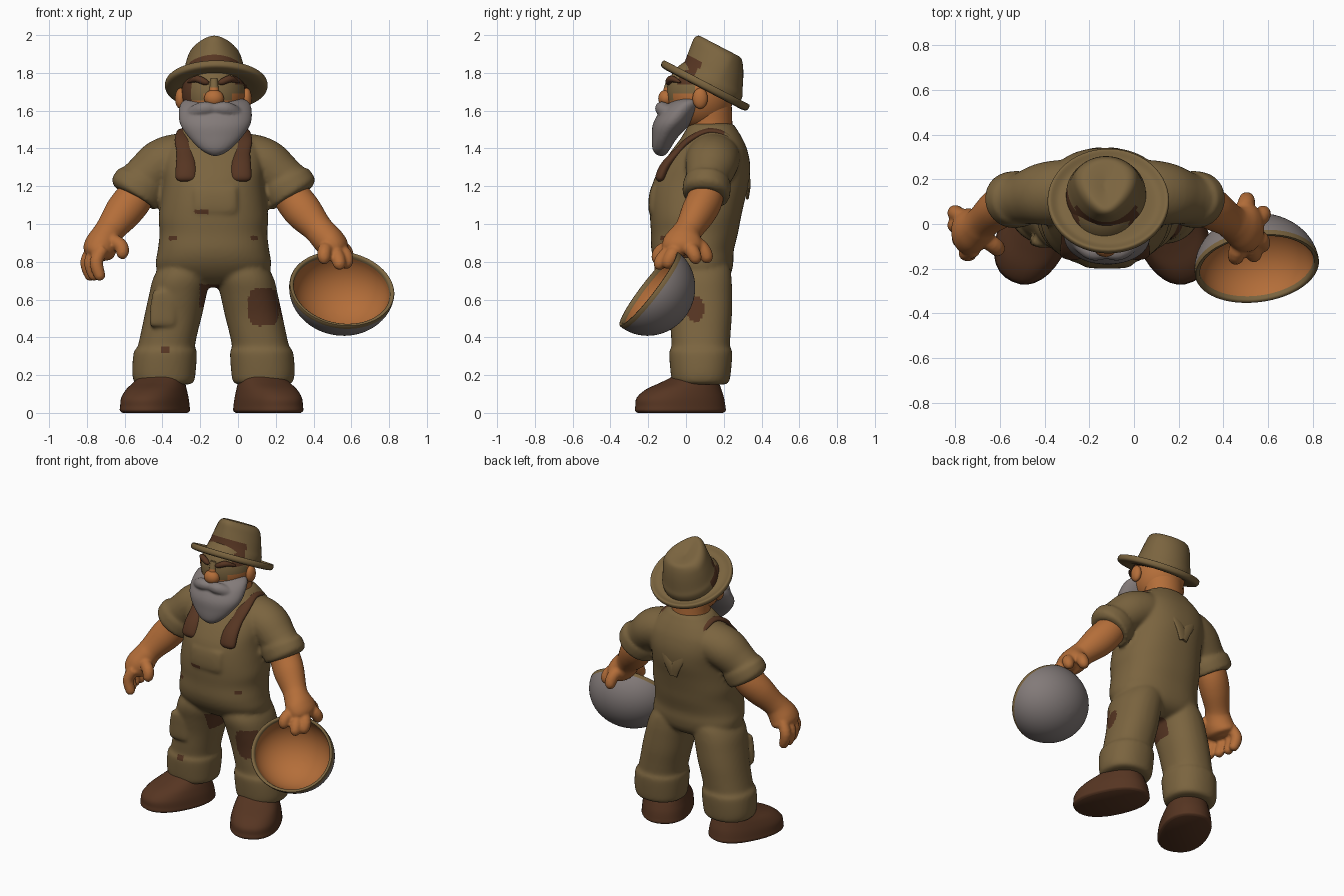
import bpy, bmesh, math
from mathutils import Vector

MID = -0.13          # body centre line in x
KHAKI, SKIN, BROWN, GREY = range(4)
MATS = []
for name, col in (("khaki cloth", (0.197, 0.128, 0.05)), ("tanned skin", (0.455, 0.155, 0.041)),
                  ("brown leather", (0.094, 0.036, 0.016)), ("grey", (0.225, 0.195, 0.19))):
    m = bpy.data.materials.new(name)
    m.diffuse_color = (*col, 1)
    MATS.append(m)


def smooth_path(rows, steps):
    """Catmull-Rom interpolation of rows of numbers."""
    out, n = [], len(rows)
    for i in range(n - 1):
        a, b, c, d = rows[max(i - 1, 0)], rows[i], rows[i + 1], rows[min(i + 2, n - 1)]
        for k in range(steps):
            t = k / steps
            out.append([0.5 * (2 * q + (r - p) * t + (2 * p - 5 * q + 4 * r - s) * t * t
                               + (3 * q - p - 3 * r + s) * t ** 3) for p, q, r, s in zip(a, b, c, d)])
    return out + [list(rows[-1])]


def finish(me, mat, paint):
    """Assign materials by rule and shade."""
    me.materials.clear()
    for m in MATS:
        me.materials.append(m)
    for p in me.polygons:
        hit = paint(p.center, p.normal) if paint else None
        p.material_index = mat if hit is None else hit
    me.shade_smooth()
    me.set_sharp_from_angle(angle=math.radians(50))


def loft(name, rows, mat, ref=None, paint=None, power=2.0, steps=5, sides=32):
    """Skin rows of (x, y, z, rx, ry). Rings lie flat, or follow the path when ref is given."""
    rows = smooth_path(rows, steps)
    bm, rings = bmesh.new(), []
    pts = [Vector(r[:3]) for r in rows]
    for i, r in enumerate(rows):
        u, v = Vector((1, 0, 0)), Vector((0, 1, 0))
        if ref:
            tan = pts[min(i + 1, len(pts) - 1)] - pts[max(i - 1, 0)]
            u = tan.cross(Vector(ref)).normalized()
            v = tan.cross(u).normalized()
        ring = []
        for k in range(sides):
            a = 2 * math.pi * k / sides
            c, s = (math.copysign(abs(w) ** (2 / power), w) for w in (math.cos(a), math.sin(a)))
            ring.append(bm.verts.new(pts[i] + u * c * max(r[3], .002) + v * s * max(r[4], .002)))
        rings.append(ring)
    for a, b in zip(rings, rings[1:]):
        for k in range(sides):
            bm.faces.new((a[k], a[(k + 1) % sides], b[(k + 1) % sides], b[k]))
    bm.faces.new(rings[0])
    bm.faces.new(rings[-1])
    bmesh.ops.recalc_face_normals(bm, faces=bm.faces)
    me = bpy.data.meshes.new(name)
    bm.to_mesh(me)
    bm.free()
    finish(me, mat, paint)
    ob = bpy.data.objects.new(name, me)
    bpy.context.collection.objects.link(ob)
    return ob


def fuse(name, parts, mat, voxel, paint=None, smooth=4):
    """Blend overlapping parts into one soft surface."""
    bm = bmesh.new()
    for p in parts:
        bm.from_mesh(p.data)
        bpy.data.objects.remove(p)
    me = bpy.data.meshes.new(name)
    bm.to_mesh(me)
    bm.free()
    ob = bpy.data.objects.new(name, me)
    bpy.context.collection.objects.link(ob)
    mod = ob.modifiers.new("blend", 'REMESH')
    mod.mode, mod.voxel_size = 'VOXEL', voxel
    ob.modifiers.new("soften", 'SMOOTH').iterations = smooth
    done = bpy.data.meshes.new_from_object(ob.evaluated_get(bpy.context.evaluated_depsgraph_get()))
    ob.modifiers.clear()
    ob.data = done
    finish(done, mat, paint)


def ball(name, c, r, mat, paint=None, steps=2):
    arc = [math.pi * i / 12 for i in range(13)]
    return loft(name, [(c[0], c[1], c[2] - r[2] * math.cos(t), r[0] * math.sin(t), r[1] * math.sin(t))
                       for t in arc], mat, paint=paint, steps=steps, sides=40)


def finger(a, b, c, r):
    tip = Vector(c) + (Vector(c) - Vector(b)).normalized() * r * 0.6
    return loft("finger", [(*a, r, r), (*b, r * 1.05, r * 1.05), (*c, r * .85, r * .85),
                           (*tip, r * .2, r * .2)], SKIN, ref=(1, 0.1, 0), sides=14, steps=4)


# Overalls and shirt: torso, bib pocket, knee patch, then legs and sleeves
TORSO = [(.665, .08, .08, .06), (.69, .07, .20, .13), (.73, .06, .285, .175), (.79, .045, .305, .205),
         (.86, .035, .295, .218), (.95, .045, .285, .23), (1.03, .05, .29, .24), (1.12, .06, .28, .25),
         (1.22, .08, .27, .255), (1.31, .105, .275, .235), (1.39, .125, .265, .20), (1.45, .135, .22, .165),
         (1.50, .135, .17, .135), (1.53, .135, .13, .11), (1.535, .135, .05, .05)]
cloth = [loft("torso", [(MID, y, z, a, b) for z, y, a, b in TORSO], KHAKI, power=2.3, sides=72),
         loft("pocket", [(-.12, -.168, 1.045, .06, .004), (-.12, -.173, 1.06, .11, .022), (-.12, -.174, 1.12, .115, .025),
                         (-.12, -.162, 1.19, .115, .025), (-.12, -.155, 1.20, .10, .008)], KHAKI, power=3),
         loft("patch", [(-.40, -.068, .455, .05, .006), (-.40, -.074, .47, .068, .024), (-.395, -.078, .56, .07, .026),
                        (-.385, -.08, .64, .066, .024), (-.385, -.073, .652, .05, .006)], KHAKI, power=3)]
LEG = [(.15, .262, .13, .13), (.165, .262, .158, .15), (.22, .262, .168, .16), (.32, .255, .167, .167),
       (.35, .25, .152, .155), (.42, .235, .15, .158), (.52, .212, .152, .165), (.62, .19, .152, .175),
       (.71, .168, .152, .183), (.78, .145, .135, .17), (.84, .13, .10, .12), (.87, .12, .05, .06)]
for s, side in ((-1, "left"), (1, "right")):
    cloth.append(loft("leg", [(MID + s * d, .078 - .02 * max(0, min(1, (z - .55) / .15)), z, a, b)
                              for z, d, a, b in LEG], KHAKI, sides=64, power=2.2))
    cloth.append(loft("sleeve", [(MID + s * x, y, z, a, b) for x, y, z, a, b in (
        (.10, .145, 1.37, .08, .10), (.17, .145, 1.355, .125, .14), (.27, .135, 1.32, .132, .14),
        (.345, .12, 1.26, .122, .122), (.37, .115, 1.235, .122, .115), (.378, .113, 1.222, .140, .124),
        (.40, .11, 1.19, .145, .127), (.425, .105, 1.155, .137, .123), (.43, .104, 1.147, .09, .09))],
        KHAKI, ref=(0, 1, 0)))
    # Boot, toe turned outward
    boot = loft(side + "_boot", [(0, 0, 0, .145, .235), (0, 0, .012, .158, .25), (0, 0, .035, .157, .248),
                                 (0, 0, .08, .152, .24), (0, .02, .125, .14, .205), (0, .06, .165, .125, .15),
                                 (0, .095, .20, .115, .12), (0, .10, .26, .10, .10)], BROWN, power=2.3)
    boot.location = (MID - .01 + s * .30, -.03, 0)
    boot.rotation_euler = (0, 0, s * math.radians(25))
    # Shoulder strap with buckle end, cloth-coloured at the back
    loft(side + "_strap", [(MID + s * x, y, z, t, w) for x, y, z, t, w in (
        (.145, -.14, 1.225, .008, .03), (.145, -.135, 1.245, .028, .055), (.145, -.105, 1.31, .028, .054),
        (.15, -.045, 1.38, .022, .045), (.16, .02, 1.445, .02, .045), (.15, .12, 1.49, .018, .042),
        (.145, .215, 1.465, .018, .04), (.11, .295, 1.37, .016, .035), (.035, .329, 1.23, .012, .035),
        (0, .325, 1.14, .008, .03))], BROWN, ref=(1, 0, 0), sides=24,
        paint=lambda c, n: KHAKI if c.y > (.305 if c.x < MID - .08 else .21) else None)
    loft(side + "_eyebrow", [(MID + s * x, y, z, r, r) for x, y, z, r in (
        (.025, -.095, 1.745, .006), (.045, -.093, 1.752, .017), (.09, -.075, 1.768, .018), (.135, -.03, 1.75, .005))],
        BROWN, ref=(0, 0, 1), sides=12)
    ball(side + "_ear", (MID + s * .175, .075, 1.665), (.028, .04, .055), SKIN)


def cloth_paint(c, n):
    """Worn leather patches and marks on the cloth."""
    front = n.y < -.1
    knee = abs((c.x - .135) / .08) ** 4 + abs((c.z - .56) / .1) ** 4 < 1 and c.y < .01
    hip_side = c.x > .1 and ((c.y - .05) / .045) ** 2 + ((c.z - .55) / .07) ** 2 < 1
    thigh = -.075 < c.x - MID < .03 and .56 < c.z < .68 and c.y < .12
    cuff_mark = front and abs(c.x + .387) < .022 and abs(c.z - .335) < .015
    hip_mark = front and abs(abs(c.x - MID) - .215) < .02 and abs(c.z - .925) < .015
    pocket_mark = front and c.y < -.12 and abs(c.x + .19) < .04 and abs(c.z - 1.065) < .012
    return BROWN if knee or hip_side or thigh or cuff_mark or hip_mark or pocket_mark else None

fuse("overalls_and_shirt", cloth, KHAKI, .0115, cloth_paint, 5)

# Neck and head
loft("neck", [(MID, .13, 1.46, .13, .115), (MID, .13, 1.54, .125, .115), (MID, .12, 1.64, .13, .12),
              (MID, .12, 1.70, .10, .10)], SKIN)

def head_paint(c, n):
    if c.x < -.245 and c.y < .06 and c.z > 1.64 or c.x > -.02 and c.y < .04 and c.z > 1.74:
        return BROWN
    if n.y < -.15 and c.z > (1.69 if abs(c.x - MID) < .06 or c.x > -.03 else 1.655):
        return KHAKI

ball("head", (MID, .075, 1.69), (.168, .178, .19), SKIN, paint=head_paint, steps=4)
ball("nose", (-.127, -.105, 1.665), (.052, .042, .046), SKIN)
loft("nose_bridge", [(-.127, -.095, 1.66, .035, .03), (-.127, -.095, 1.71, .026, .025),
                     (-.127, -.08, 1.77, .02, .02)], SKIN, sides=16,
     paint=lambda c, n: KHAKI if c.z > 1.72 else None)

# Beard with moustache halves
hair = [loft("beard", [(-.12, -.13, 1.36, .01, .01), (-.12, -.132, 1.37, .04, .028), (-.12, -.13, 1.40, .085, .048),
                       (-.12, -.112, 1.46, .142, .069), (-.12, -.075, 1.53, .187, .10), (-.12, -.03, 1.60, .193, .105),
                       (-.12, .005, 1.645, .178, .09), (-.12, .02, 1.665, .14, .06)], GREY, sides=40)]
for s in (-1, 1):
    hair.append(loft("moustache", [(-.125 + s * x, y, z, r, r) for x, y, z, r in (
        (0, -.125, 1.61, .03), (.06, -.125, 1.61, .038), (.12, -.085, 1.585, .033), (.17, -.04, 1.565, .006))],
        GREY, ref=(0, 0, 1), sides=16))
fuse("beard", hair, GREY, .008, smooth=3)

# Hat: tilted brim, crown pinched toward the front, band round the front
TILT = (math.radians(-27.5), 0, 0)
brim = loft("hat_brim", [(0, 0, -.01, .16, .16), (0, 0, -.02, .22, .21), (0, 0, -.015, .262, .25),
                         (0, 0, .005, .272, .26), (0, 0, .022, .262, .25), (0, 0, .005, .22, .21),
                         (0, 0, .015, .16, .16)], KHAKI, sides=56)
brim.location, brim.rotation_euler = (-.115, .10, 1.73), TILT
crown = loft("hat_crown", [(0, 0, -.03, .178, .178), (0, 0, .02, .178, .178), (0, -.01, .06, .170, .170),
                           (0, -.03, .13, .160, .158), (0, -.047, .18, .148, .145), (0, -.052, .203, .118, .125),
                           (0, -.052, .203, .07, .09), (0, -.05, .19, .01, .02)], KHAKI, sides=64,
             paint=lambda c, n: BROWN if c.z < .085 and c.y < -.095 or c.z < .045 and c.x < 0 and c.y < .02 else None)
for v in crown.data.vertices:
    v.co.x *= 1 - .4 * max(0, v.co.z / .2) * max(0, min(1, (.03 - v.co.y) / .2))
crown.location, crown.rotation_euler = (-.125, .13, 1.735), TILT

# Free arm and hand
left = [loft("arm", [(-.50, .115, 1.21, .09, .09), (-.555, .10, 1.13, .10, .095), (-.61, .065, 1.06, .098, .09),
                     (-.67, .015, .98, .08, .076), (-.695, -.01, .94, .08, .082), (-.725, -.03, .885, .088, .10),
                     (-.745, -.035, .84, .078, .10), (-.755, -.035, .81, .03, .05)], SKIN, ref=(0, 1, 0)),
        finger((-.68, -.06, .92), (-.62, -.10, .885), (-.61, -.115, .835), .036)]
for y, x in ((-.13, -.735), (-.07, -.765), (-.005, -.785), (.05, -.785)):
    left.append(finger((x + .02, y * .8 - .01, .87), (x - .015, y, .80), (x + .005, y - .005, .72), .034))
fuse("left_arm", left, SKIN, .0085, smooth=3)

# Arm holding the bowl
right = [loft("arm", [(.24, .115, 1.21, .09, .09), (.295, .10, 1.13, .10, .095), (.35, .065, 1.06, .10, .092),
                      (.42, .02, .98, .08, .076), (.45, 0, .945, .08, .082), (.49, -.015, .90, .082, .108),
                      (.525, -.02, .86, .07, .10), (.535, -.02, .84, .03, .05)], SKIN, ref=(0, 1, 0)),
         finger((.47, .02, .92), (.50, .085, .87), (.505, .115, .815), .038)]
for b, e in (((.565, -.07, .84), (.575, -.10, .785)), ((.525, -.11, .83), (.54, -.145, .78)),
             ((.46, -.125, .86), (.455, -.155, .81)), ((.565, .03, .86), (.58, .055, .81))):
    right.append(finger((.49, -.02, .895), b, e, .037))
fuse("right_arm", right, SKIN, .0085, smooth=3)

# Bowl: grey outside, warm inside, cloth-coloured rim
outer = [(math.sin(t), -math.cos(t)) for t in (math.pi / 2 * i / 9 for i in range(10))]
rows = [(0, 0, z * .24, r * .28, r * .25) for r, z in outer]
rows += [(0, 0, .006, .272, .242)] + [(0, 0, z * .215, r * .258, r * .23) for r, z in reversed(outer)]
bowl = loft("bowl", rows, GREY, sides=64, steps=2,
            paint=lambda c, n: KHAKI if c.z > -.01 else SKIN if n.dot(c) < 0 else None)
bowl.location, bowl.rotation_euler = (.55, -.195, .655), [math.radians(a) for a in (52.4, 7, 4)]
